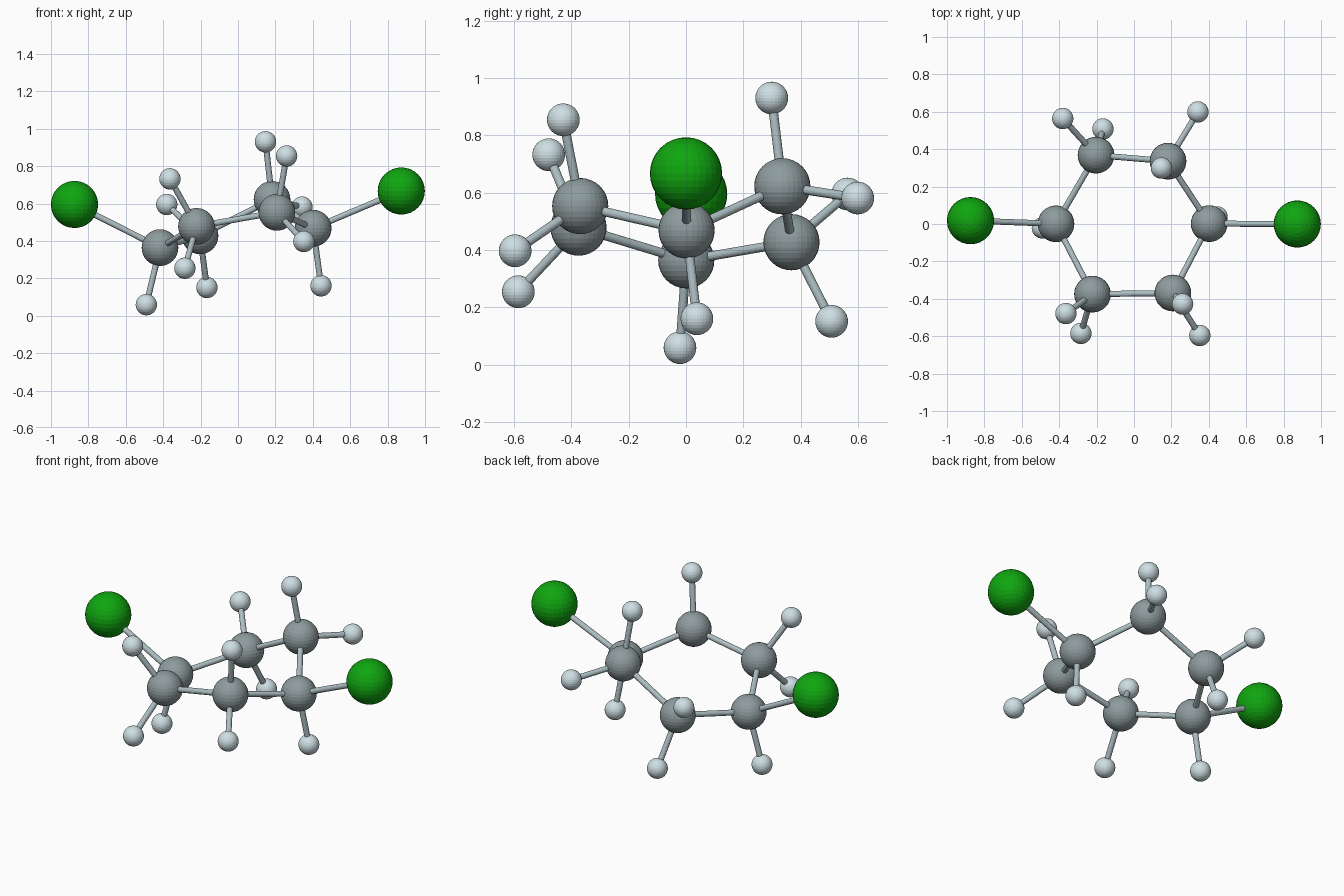
import bpy
from mathutils import Vector

if "Cube" in bpy.data.objects:
    bpy.data.objects.remove(bpy.data.objects["Cube"])


def material(name, rgb):
    m = bpy.data.materials.new(name)
    m.diffuse_color = (*rgb, 1)
    m.use_nodes = True
    m.node_tree.nodes["Principled BSDF"].inputs["Base Color"].default_value = m.diffuse_color
    return m


# kind: (radius, material)
KINDS = {
    "carbon": (0.098, material("carbon_grey", (0.27, 0.33, 0.34))),
    "hydrogen": (0.057, material("hydrogen_pale", (0.62, 0.74, 0.78))),
    "chlorine": (0.126, material("chlorine_green", (0.005, 0.38, 0.005))),
}
BOND_MAT = material("bond_grey", (0.42, 0.52, 0.55))
BOND_RADIUS = 0.016


def atom(kind, name, pos):
    radius, mat = KINDS[kind]
    bpy.ops.mesh.primitive_uv_sphere_add(segments=32, ring_count=16,
                                         radius=radius, location=pos)
    ob = bpy.context.object
    ob.name = name
    ob.data.materials.append(mat)


def bond(name, a, b):
    a, b = Vector(a), Vector(b)
    d = b - a
    bpy.ops.mesh.primitive_cylinder_add(vertices=16, radius=BOND_RADIUS,
                                        depth=d.length, location=(a + b) / 2)
    ob = bpy.context.object
    ob.name = name
    ob.rotation_euler = d.to_track_quat('Z', 'Y').to_euler()
    ob.data.materials.append(BOND_MAT)


# ring carbons in order, each with its two attached atoms
RING = [
    ((-0.417, 0.001, 0.364), [("chlorine", (-0.874, 0.018, 0.595)),
                              ("hydrogen", (-0.490, -0.021, 0.059))]),
    ((-0.203, 0.368, 0.427), [("hydrogen", (-0.381, 0.564, 0.595)),
                              ("hydrogen", (-0.166, 0.508, 0.151))]),
    ((0.182, 0.336, 0.622), [("hydrogen", (0.342, 0.599, 0.581)),
                             ("hydrogen", (0.147, 0.299, 0.930))]),
    ((0.402, 0.002, 0.468), [("chlorine", (0.873, 0.000, 0.667)),
                             ("hydrogen", (0.444, 0.038, 0.160))]),
    ((0.208, -0.369, 0.553), [("hydrogen", (0.260, -0.428, 0.854)),
                              ("hydrogen", (0.352, -0.596, 0.397))]),
    ((-0.222, -0.375, 0.478), [("hydrogen", (-0.364, -0.479, 0.732)),
                               ("hydrogen", (-0.284, -0.585, 0.254))]),
]

for i, (pos, attached) in enumerate(RING):
    # ring carbon and the bond to the next one
    atom("carbon", f"carbon_{i + 1}", pos)
    bond(f"ring_bond_{i + 1}", pos, RING[(i + 1) % 6][0])
    # side atoms with their bonds
    for j, (kind, p) in enumerate(attached):
        atom(kind, f"{kind}_{i + 1}_{j + 1}", p)
        bond(f"side_bond_{i + 1}_{j + 1}", pos, p)
